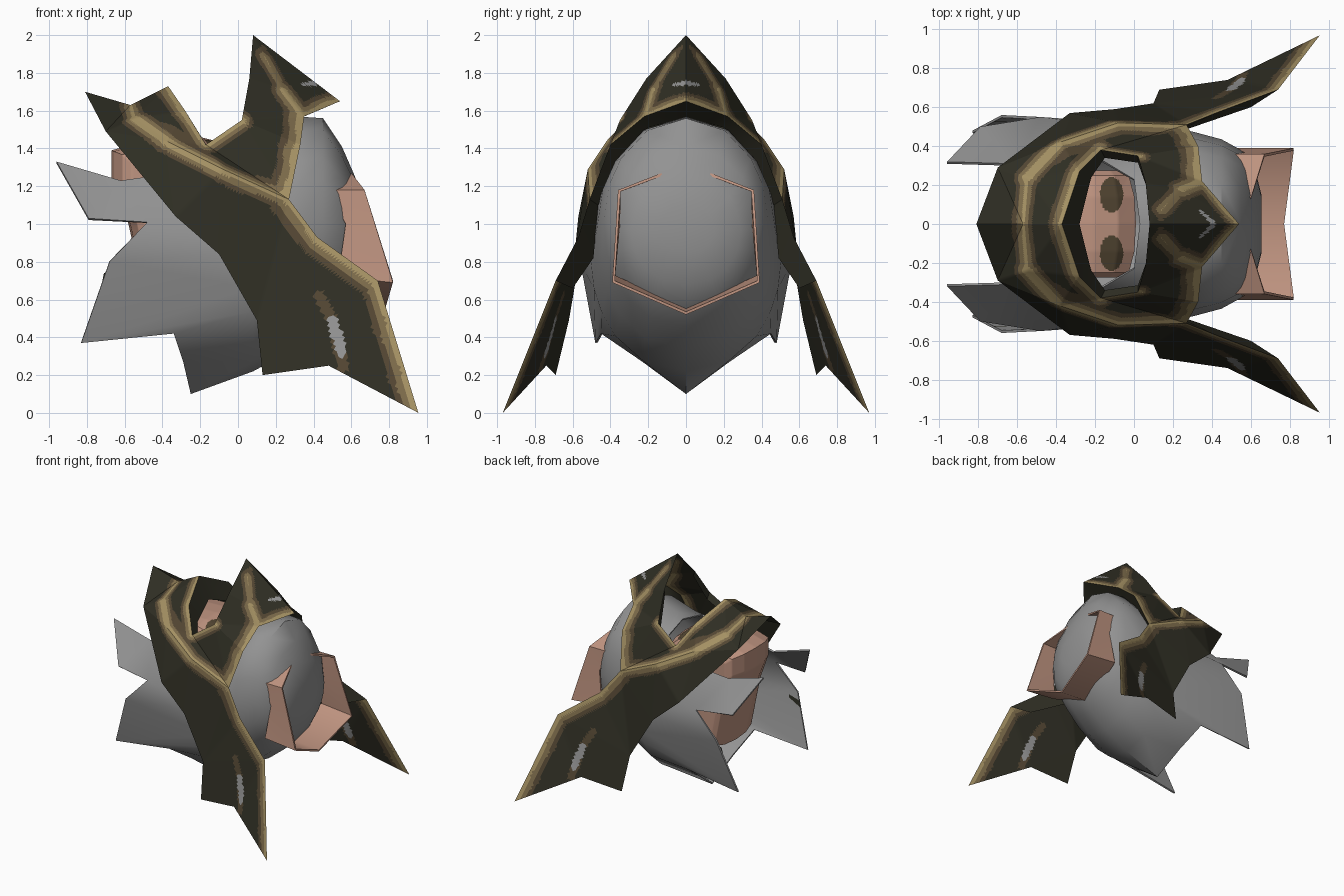
import bpy, bmesh, math
from mathutils import Vector as V
from mathutils.geometry import intersect_point_line

if "Cube" in bpy.data.objects:
    bpy.data.objects.remove(bpy.data.objects["Cube"])


def mat(name, rgb):
    m = bpy.data.materials.new(name)
    m.diffuse_color = (*rgb, 1)
    m.use_nodes = True
    m.node_tree.nodes["Principled BSDF"].inputs["Base Color"].default_value = m.diffuse_color
    return m


DARK = mat("dark olive", (0.028, 0.027, 0.017))
BROWN = mat("brown", (0.085, 0.06, 0.032))
OCHRE = mat("ochre", (0.2, 0.145, 0.068))
GOLD = mat("pale gold", (0.37, 0.28, 0.125))
GREY = mat("grey", (0.29, 0.29, 0.29))
SKIN = mat("dusty pink", (0.53, 0.3, 0.22))


def half_part(name, verts, faces, mats, cuts=0, rule=None, angle=35, thick=0):
    """Sheet on the +y half, mirrored across y = 0."""
    bm = bmesh.new()
    vs = [bm.verts.new(v) for v in verts]
    for f in faces:
        bm.faces.new([vs[i] for i in f])
    bmesh.ops.recalc_face_normals(bm, faces=bm.faces[:])
    mid = V((0, 0, 0.95))
    if sum((f.calc_center_median() - mid).dot(f.normal) * f.calc_area() for f in bm.faces) < 0:
        bmesh.ops.reverse_faces(bm, faces=bm.faces[:])
    if cuts:
        bmesh.ops.triangulate(bm, faces=bm.faces[:])
        bmesh.ops.subdivide_edges(bm, edges=bm.edges[:], cuts=cuts, use_grid_fill=True)
    if rule:
        for f in bm.faces:
            f.material_index = rule(f.calc_center_median())
    me = bpy.data.meshes.new(name)
    bm.to_mesh(me)
    bm.free()
    for m in mats:
        me.materials.append(m)
    ob = bpy.data.objects.new(name, me)
    bpy.context.collection.objects.link(ob)
    mod = ob.modifiers.new("mirror", "MIRROR")
    mod.use_axis = (False, True, False)
    mod.merge_threshold = 0.002
    if thick:
        ob.modifiers.new("thickness", "SOLIDIFY").thickness = thick
    bpy.ops.object.select_all(action='DESELECT')
    ob.select_set(True)
    bpy.context.view_layer.objects.active = ob
    for mod_name in [m.name for m in ob.modifiers]:
        bpy.ops.object.modifier_apply(modifier=mod_name)
    bpy.ops.object.shade_smooth_by_angle(angle=math.radians(angle))
    return ob


def path_dist(p, pts):
    best = 9
    for a, b in zip(pts, pts[1:]):
        a, b = V(a), V(b)
        t = min(1, max(0, intersect_point_line(p, a, b)[1]))
        best = min(best, (a.lerp(b, t) - p).length)
    return best


# Angular outer frame: A = outer edge, Q = ridge, B = opening edge, C to F = peak ridge
P = dict(
    A0=(-.81, 0, 1.70), A1=(-.70, .29, 1.49), A2=(-.33, .57, 1.04), A3=(-.10, .59, .84),
    A4=(.10, .62, .49), A5=(.13, .69, .20), A6=(.48, .74, .25), A7=(.955, .97, 0),
    A8=(.74, .69, .70), A9=(.42, .57, .93), A10=(.27, .51, 1.13), A11=(.33, .40, 1.42),
    A12=(.35, .22, 1.57), A13=(.54, 0, 1.65),
    Q0=(-.57, 0, 1.63), Q1=(-.55, .24, 1.56), Q2=(-.38, .42, 1.44), Q3=(-.08, .52, 1.29),
    B0=(-.37, 0, 1.73), B1=(-.28, .27, 1.60), B2=(-.17, .38, 1.42), B3=(.02, .35, 1.55),
    B4=(.06, .21, 1.77), B5=(.08, 0, 2.0), C=(.24, .18, 1.71), E=(.14, .07, 1.89),
    F=(.12, 0, 1.93), G=(-.42, .34, 1.52), H=(-.2, .43, 1.4))
keys = list(P)
quads = """A0 A1 Q1 Q0|A1 A2 Q2 Q1|Q0 Q1 B1 B0|Q1 Q2 B2 B1|A2 A3 Q3 Q2|Q2 Q3 B2|Q3 A10 B2
|B2 A10 A11 B3|B3 A11 A12 B4|B4 A12 C|B4 C B5|C A12 A13|C A13 B5
|A3 A4 A10 Q3|A4 A9 A10|A4 A6 A8 A9|A4 A5 A6|A6 A7 A8"""
frame_faces = [[keys.index(k) for k in q.split()] for q in quads.split("|")]
# painted bands: a higher factor is narrower, an offset drops the brightest colours
ridges = [([P[k] for k in s.split()], w, o) for s, w, o in (
    ("A7 A8 A9 A10", 1.0, 0), ("A10 Q3 Q2 Q1", 1.35, 0), ("Q1 Q0", 1.3, .025),
    ("B0 B1 B2", 1.3, 0), ("B2 B3", 1.6, 0), ("A10 A11 A12", .9, 0), ("A12 A13", 1.3, 0),
    ("A12 C", 1.4, 0), ("C E", 1.3, .035), ("E F", 1.0, .07), ("G H", .6, .066))]
side_chip = [(.50, .70, .49), (.55, .73, .32)]
side_scar = [(.43, .66, .62), (.50, .70, .49), (.56, .76, .24)]
peak_chip = [(.41, .01, 1.75), (.35, .075, 1.75)]
tiny_chip = [(.08, .33, 1.62), (.10, .33, 1.62)]


def frame_colour(p):
    if path_dist(p, side_chip) < .03 or path_dist(p, peak_chip) < .018 \
            or path_dist(p, tiny_chip) < .018:
        return 4
    d = min(path_dist(p, r) * w + o for r, w, o in ridges)
    d += .006 * math.sin(23 * p.x + 31 * p.z)
    if d < .032:
        return 3
    if d < .066:
        return 2
    if d < .098 or path_dist(p, side_scar) < .032:
        return 1
    return 0


used = [k for k in keys if k not in "EFGH"]
half_part("outer_frame", [P[k] for k in used],
          [[used.index(keys[i]) for i in f] for f in frame_faces],
          [DARK, BROWN, OCHRE, GOLD, GREY], 23, frame_colour, 25)

# Dark lips turned inward from the opening and from the rear arch
front_lip = ([P[k] for k in "B0 B1 B2 B3 B4".split()],
             [(-.28, 0, 1.55), (-.22, .24, 1.46), (-.15, .34, 1.39), (.02, .315, 1.5),
              (.065, .19, 1.74)])
rear_lip = ([P[k] for k in "A8 A9 A10 A11 A12 A13".split()],
            [(.60, .60, .66), (.28, .49, .82), (.20, .465, 1.1), (.27, .34, 1.37),
             (.28, .2, 1.51), (.34, 0, 1.565)])
for name, (outer, inner) in (("opening_lip", front_lip), ("rear_lip", rear_lip)):
    k = len(outer)
    half_part(name, outer + inner, [(i, i + 1, k + i + 1, k + i) for i in range(k - 1)], [DARK])

# Grey shell: rounded back, jagged open front
angles = [0, 28, 52, 68, 90, 108, 120, 135, 156, 180]
rings = [(.655, .15, .85, 1.10), (.62, .29, .68, 1.25), (.55, .38, .56, 1.41),
         (.45, .435, .46, 1.56), (.30, .475, .34, 1.57), (.08, .51, .22, 1.49)]
edge = [(.03, 0, 1.45), (0, .23, 1.41), (-.2, .35, 1.29), (-.62, .31, 1.23), (-.48, .55, 1.01),
        (-.68, .56, .80), (-.83, .48, .37), (-.34, .45, .42), (-.29, .23, .27), (-.25, 0, .10)]
sv = []
for x, w, lo, hi in rings:
    for a in angles:
        s, c = math.sin(math.radians(a)), math.cos(math.radians(a))
        y = 0 if a in (0, 180) else w * s ** (1.0 if a < 90 else .9)
        sv.append((x, y, (lo + hi) / 2 + (hi - lo) / 2 * c))
sv += edge
n = len(angles)
sf = [(r * n + i, r * n + i + 1, r * n + n + i + 1, r * n + n + i)
      for r in range(len(rings)) for i in range(n - 1)]
sf.append(tuple(range(n)))
# forward spikes at the cheeks
base = len(rings) * n
sv += [(-.96, .32, 1.33), (-.79, .50, 1.03)]
sf.append((base + 3, base + 4, len(sv) - 1, len(sv) - 2))
half_part("shell", sv, sf, [GREY], angle=50, thick=.014)

# Small dark mark inside each cheek panel
half_part("cheek_mark", [(-.72, .525, .69), (-.71, .53, .74), (-.61, .53, .77), (-.61, .53, .72)],
          [(0, 1, 2, 3)], [DARK])

# Pink head inside the shell, with brown eye patches on top
profile = [(.01, 1.36), (-.08, 1.43), (-.2, 1.46), (-.45, 1.45), (-.67, 1.39), (-.67, 1.23),
           (-.58, 1.0), (-.48, .55), (-.1, .5), (.01, .65)]
hv, m = [], len(profile)
for y, kx, k in ((0, 1, 1), (.14, .97, .985), (.25, .86, .94), (.275, .75, .85)):
    hv += [(-.25 + (x + .25) * kx, y, 1.0 + (z - 1.0) * k) for x, z in profile]
hf = [(r * m + i, r * m + (i + 1) % m, r * m + m + (i + 1) % m, r * m + m + i)
      for r in range(3) for i in range(m)]
hf.append(tuple(range(3 * m, 4 * m)))


def head_colour(p):
    inside = ((p.x + .115) / .06) ** 2 + ((p.y - .15) / .09) ** 2 < 1
    return 1 if inside and p.z > 1.2 else 0


half_part("head", hv, hf, [SKIN, BROWN], 11, head_colour, 45)

# Pink collar strip wrapped round the back of the shell
cv = [(.60, .13, 1.27), (.67, .36, 1.18), (.48, .36, 1.18), (.82, .39, .69), (.53, .39, .72),
      (.77, 0, .52), (.48, 0, .54), (.57, .365, 1.0)]
cf = [(0, 1, 2), (1, 3, 7), (1, 7, 2), (3, 4, 7), (3, 5, 6, 4)]
half_part("collar", cv, cf, [SKIN], angle=62, thick=.016)
